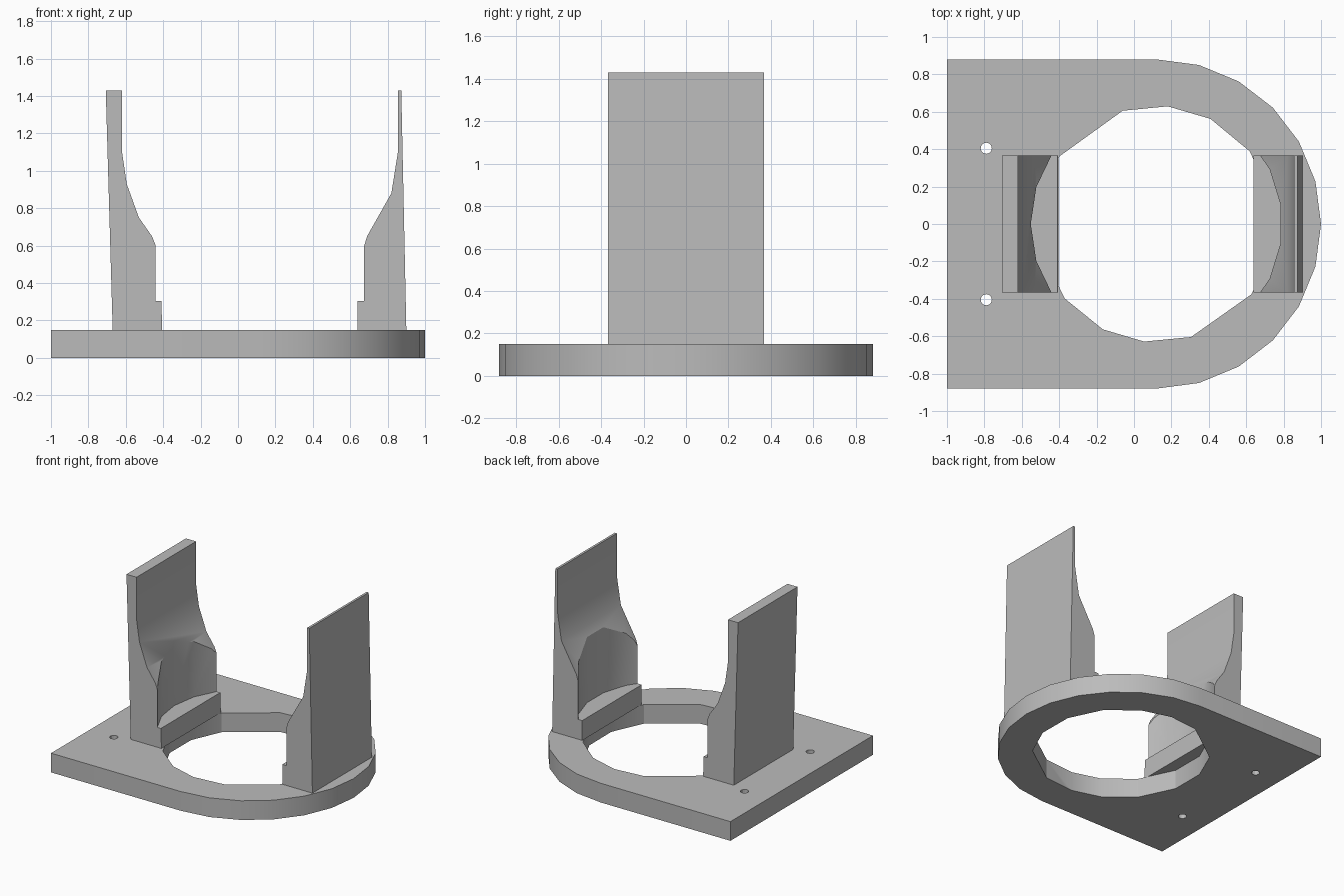
import bpy, bmesh
from math import cos, sin, pi, radians
from mathutils import Vector

cube = bpy.data.objects.get("Cube")
if cube:
    bpy.data.objects.remove(cube, do_unlink=True)

grey = bpy.data.materials.new("plain grey")
grey.use_nodes = True
colour = (0.5, 0.5, 0.5, 1)
grey.diffuse_color = colour
grey.node_tree.nodes["Principled BSDF"].inputs["Base Color"].default_value = colour

CENTRE = 0.12      # x of the ring's axis
PLATE_TOP = 0.15
HALF_WIDTH = 0.367


def prism(name, points, offset):
    """Extrude a closed outline of 3D points along an offset."""
    bm = bmesh.new()
    face = bm.faces.new([bm.verts.new(p) for p in points])
    new = bmesh.ops.extrude_face_region(bm, geom=[face])["geom"]
    bmesh.ops.translate(bm, vec=Vector(offset),
                        verts=[g for g in new if isinstance(g, bmesh.types.BMVert)])
    bmesh.ops.recalc_face_normals(bm, faces=bm.faces)
    mesh = bpy.data.meshes.new(name)
    bm.to_mesh(mesh)
    bm.free()
    obj = bpy.data.objects.new(name, mesh)
    bpy.context.collection.objects.link(obj)
    mesh.materials.append(grey)
    return obj


def ring(angles, radius, x, y, z):
    return [(x + radius * cos(a), y + radius * sin(a), z) for a in angles]


def even(count, start=0):
    return [start + 2 * pi * i / count for i in range(count)]


def activate(obj):
    bpy.ops.object.select_all(action="DESELECT")
    obj.select_set(True)
    bpy.context.view_layer.objects.active = obj


def cut(obj, cutter):
    activate(obj)
    mod = obj.modifiers.new("cut", "BOOLEAN")
    mod.operation = "DIFFERENCE"
    mod.solver = "EXACT"
    mod.object = cutter
    bpy.ops.object.modifier_apply(modifier=mod.name)
    bpy.data.objects.remove(cutter, do_unlink=True)


def smooth(obj):
    activate(obj)
    bpy.ops.object.shade_smooth_by_angle(angle=radians(25))


# Base plate: square at one end, half round at the other
arc = [radians(-90 + 15 * i) for i in range(13)]
outline = [(-1, 0.88, 0), (-1, -0.88, 0)] + ring(arc, 0.88, CENTRE, 0, 0)
plate = prism("base_plate", outline, (0, 0, PLATE_TOP))

# Large faceted opening
facets = [-36.5, -12, 13, 38, 62.8, 84.5, 106.6, 145, 168, 192, 219, 243, 264, 287]
cut(plate, prism("opening_cutter",
                 ring([radians(a) for a in facets], 0.632, CENTRE, 0, -0.1), (0, 0, 0.4)))

# Two screw holes
for y in (-0.405, 0.405):
    cut(plate, prism("screw_cutter", ring(even(12), 0.03, -0.79, y, -0.1), (0, 0, 0.4)))
smooth(plate)

# Upright jaws: side profiles (x, z), each scooped by a round cutter above its ledge
left_wall = [(0.9, 0.15), (0.873, 1.43), (0.855, 1.43), (0.855, 1.1), (0.82, 0.88),
             (0.69, 0.65), (0.675, 0.6), (0.675, 0.305), (0.64, 0.305), (0.64, 0.15)]
right_wall = [(-0.67, 0.15), (-0.707, 1.43), (-0.62, 1.43), (-0.62, 1.1), (-0.595, 0.93),
              (-0.53, 0.75), (-0.46, 0.65), (-0.44, 0.6), (-0.44, 0.305),
              (-0.41, 0.305), (-0.405, 0.15)]
for name, profile in (("left_jaw", left_wall), ("right_jaw", right_wall)):
    jaw = prism(name, [(x, -HALF_WIDTH, z) for x, z in profile], (0, 2 * HALF_WIDTH, 0))
    cut(jaw, prism("scoop_cutter", ring(even(21, pi), 0.672, CENTRE, 0, 0.305), (0, 0, 0.9)))
    smooth(jaw)
